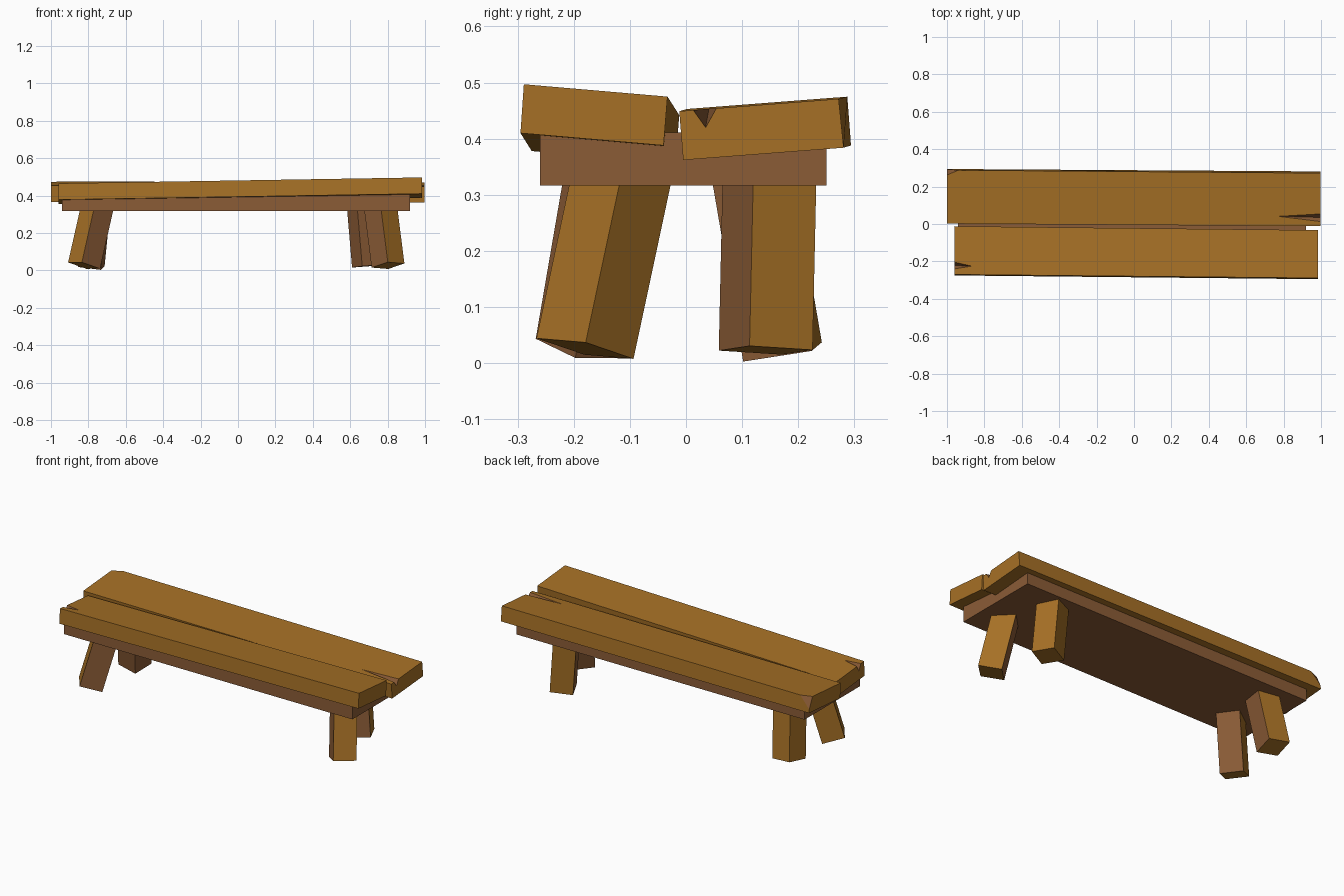
import bpy, bmesh, math
from mathutils import Vector, Matrix

if "Cube" in bpy.data.objects:
    bpy.data.objects.remove(bpy.data.objects["Cube"], do_unlink=True)


def material(name, rgb):
    m = bpy.data.materials.new(name)
    m.use_nodes = True
    m.diffuse_color = (*rgb, 1)
    m.node_tree.nodes["Principled BSDF"].inputs["Base Color"].default_value = (*rgb, 1)
    return m


MATERIALS = [material("golden wood", (0.38, 0.162, 0.019)),
             material("brown wood", (0.26, 0.107, 0.037))]
GOLDEN, BROWN = 0, 1


def finish(bm, name):
    bmesh.ops.recalc_face_normals(bm, faces=bm.faces)
    mesh = bpy.data.meshes.new(name)
    bm.to_mesh(mesh)
    bm.free()
    for m in MATERIALS:
        mesh.materials.append(m)
    obj = bpy.data.objects.new(name, mesh)
    bpy.context.collection.objects.link(obj)
    return obj


def plank_mesh(left_x, left_ring, right_x, right_ring):
    """Beam between two four-cornered end sections given as (y, z)."""
    bm = bmesh.new()
    a = [bm.verts.new((left_x, y, z)) for y, z in left_ring]
    b = [bm.verts.new((right_x, y, z)) for y, z in right_ring]
    bm.faces.new(a)
    bm.faces.new(b[::-1])
    for i in range(4):
        j = (i + 1) % 4
        bm.faces.new((a[i], b[i], b[j], a[j]))
    bmesh.ops.recalc_face_normals(bm, faces=bm.faces)
    return bm


def chip_corner(bm, p1, p2, p3, corner):
    """Slice a corner off and close the cut with brown wood."""
    p1, p2, p3, corner = map(Vector, (p1, p2, p3, corner))
    normal = (p2 - p1).cross(p3 - p1).normalized()
    if normal.dot(corner - p1) < 0:
        normal = -normal
    cut = bmesh.ops.bisect_plane(bm, geom=bm.verts[:] + bm.edges[:] + bm.faces[:],
                                 plane_co=p1, plane_no=normal, clear_outer=True)
    edges = [e for e in cut["geom_cut"] if isinstance(e, bmesh.types.BMEdge)]
    for f in bmesh.ops.holes_fill(bm, edges=edges)["faces"]:
        f.material_index = BROWN


def split_end(plank, apex, bottom, side_a, side_b):
    """Cut a tapering V-shaped split into the end of a plank."""
    apex, bottom, side_a, side_b = map(Vector, (apex, bottom, side_a, side_b))
    points = [apex + (apex - bottom) * 0.1, bottom + (bottom - apex) * 0.2]
    points += [s + (s - bottom) * 0.4 + (s - apex) * 0.2 for s in (side_a, side_b)]
    bm = bmesh.new()
    v = [bm.verts.new(p) for p in points]
    for i in range(4):
        bm.faces.new([v[j] for j in range(4) if j != i]).material_index = BROWN
    cutter = finish(bm, "split_cutter")
    cutter.hide_render = True
    mod = plank.modifiers.new("split", 'BOOLEAN')
    mod.operation = 'DIFFERENCE'
    mod.solver = 'EXACT'
    mod.object = cutter
    bpy.context.view_layer.objects.active = plank
    bpy.ops.object.modifier_apply(modifier=mod.name)
    bpy.data.objects.remove(cutter, do_unlink=True)


# Base board under the seat
bm = bmesh.new()
bmesh.ops.create_cube(bm, size=1, matrix=Matrix.Translation((-0.01, -0.005, 0.364))
                      @ Matrix.Diagonal((1.86, 0.51, 0.094, 1)))
for f in bm.faces:
    f.material_index = BROWN
finish(bm, "base_board")

# Front seat plank
bm = plank_mesh(-0.96, [(-0.27, 0.465), (-0.012, 0.442), (-0.019, 0.355), (-0.275, 0.378)],
                0.983, [(-0.289, 0.497), (-0.033, 0.475), (-0.04, 0.388), (-0.295, 0.41)])
front_plank = finish(bm, "front_plank")
split_end(front_plank, (-0.87, -0.225, 0.461), (-0.96, -0.222, 0.425),
          (-0.96, -0.24, 0.4623), (-0.96, -0.204, 0.4592))

# Back seat plank with a chipped corner
bm = plank_mesh(-1, [(0.002, 0.453), (0.288, 0.475), (0.294, 0.388), (0.008, 0.366)],
                0.998, [(-0.012, 0.449), (0.272, 0.471), (0.281, 0.384), (-0.005, 0.362)])
chip_corner(bm, (-1, 0.262, 0.473), (-0.935, 0.289, 0.475), (-1, 0.292, 0.41),
            (-1, 0.288, 0.475))
back_plank = finish(bm, "back_plank")
split_end(back_plank, (0.77, 0.041, 0.4535), (0.998, 0.035, 0.42),
          (0.998, 0.013, 0.451), (0.998, 0.054, 0.4541))


# Splayed legs: golden on the outward faces, brown on the inward ones
def leg(name, foot, head, yaw, outward, width=0.125):
    foot, head, outward = Vector(foot), Vector(head), Vector(outward)
    axis = head - foot
    turn = Vector((0, 0, 1)).rotation_difference(axis).to_matrix().to_4x4()
    place = (Matrix.Translation((foot + head) / 2) @ turn
             @ Matrix.Rotation(math.radians(yaw), 4, 'Z')
             @ Matrix.Diagonal((width, width, axis.length, 1)))
    bm = bmesh.new()
    bmesh.ops.create_cube(bm, size=1, matrix=place)
    bm.normal_update()
    for f in bm.faces:
        golden = abs(f.normal.z) > 0.7 or f.normal.dot(outward) > 0
        f.material_index = GOLDEN if golden else BROWN
    finish(bm, name)


leg("front_left_leg", (0.802, -0.18, 0.026), (0.762, -0.113, 0.34), 45, (1, 0, 0))
leg("back_left_leg", (0.693, 0.142, 0.023), (0.666, 0.149, 0.34), 26, (0.5, 1, 0))
leg("front_right_leg", (-0.823, -0.182, 0.026), (-0.752, -0.128, 0.34), 36, (-1, 0, 0))
leg("back_right_leg", (-0.785, 0.172, 0.02), (-0.753, 0.117, 0.34), -9, (-0.5, 1, 0))
